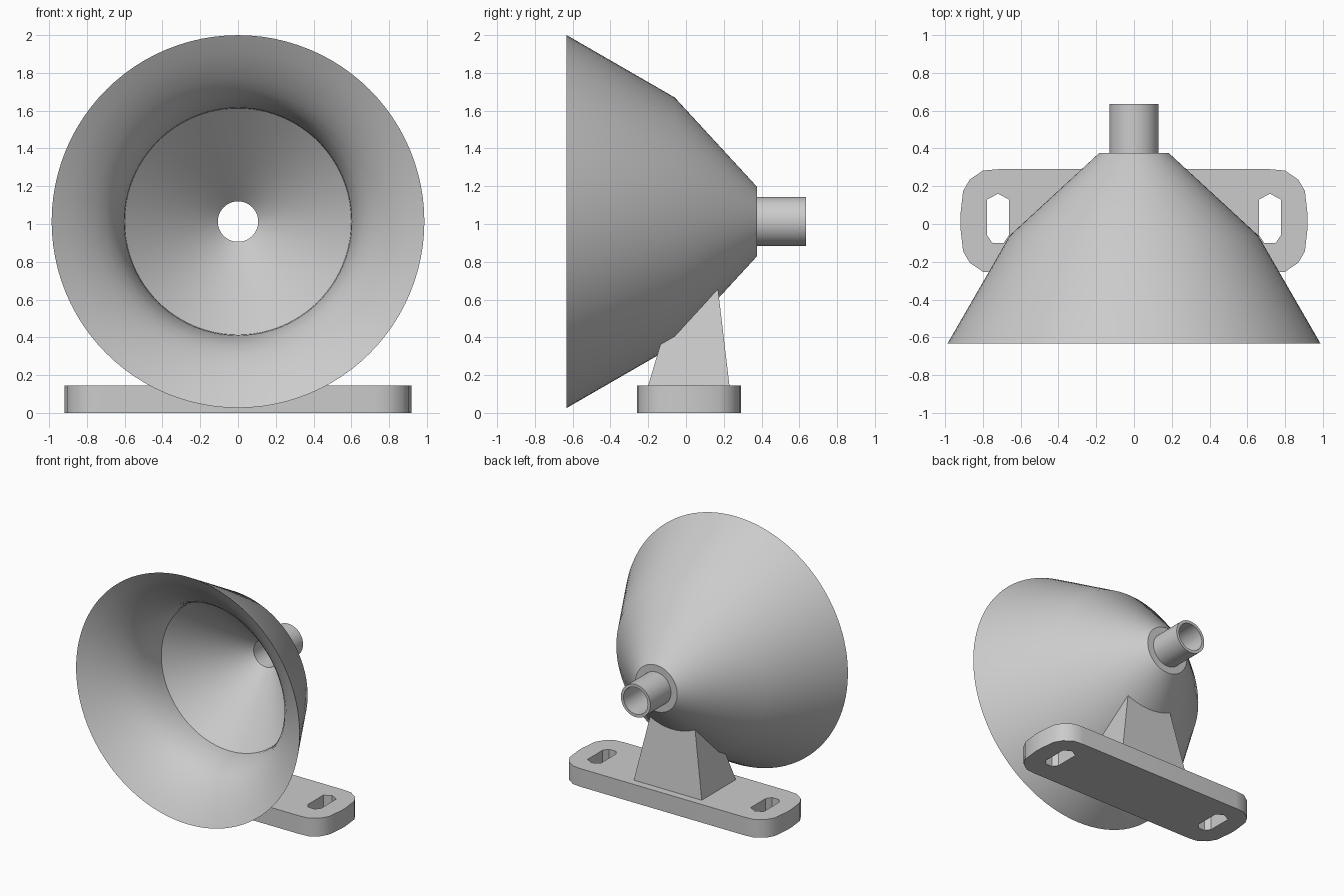
import bpy, bmesh, math

if "Cube" in bpy.data.objects:
    bpy.data.objects.remove(bpy.data.objects["Cube"], do_unlink=True)

GREY = (0.6, 0.6, 0.6, 1)
grey = bpy.data.materials.new("plain grey")
grey.use_nodes = True
grey.diffuse_color = GREY
grey.node_tree.nodes["Principled BSDF"].inputs["Base Color"].default_value = GREY

AXIS_Z = 1.013
SIDES = 96


def finish(name, bm, smooth=None):
    bmesh.ops.recalc_face_normals(bm, faces=bm.faces)
    mesh = bpy.data.meshes.new(name)
    bm.to_mesh(mesh)
    bm.free()
    mesh.materials.append(grey)
    obj = bpy.data.objects.new(name, mesh)
    bpy.context.collection.objects.link(obj)
    if smooth:
        select(obj)
        bpy.ops.object.shade_smooth_by_angle(angle=math.radians(smooth))
    return obj


def select(obj):
    bpy.ops.object.select_all(action="DESELECT")
    obj.select_set(True)
    bpy.context.view_layer.objects.active = obj


def lathe(name, profile, smooth=None):
    """Turn a closed (y, radius) profile about the horn axis."""
    bm = bmesh.new()
    rings = []
    for i in range(SIDES):
        a = math.tau * i / SIDES
        rings.append([bm.verts.new((r * math.cos(a), y, AXIS_Z + r * math.sin(a)))
                      for y, r in profile])
    n = len(profile)
    for i, ring in enumerate(rings):
        after = rings[(i + 1) % SIDES]
        for j in range(n):
            k = (j + 1) % n
            bm.faces.new((ring[j], ring[k], after[k], after[j]))
    bmesh.ops.remove_doubles(bm, verts=bm.verts, dist=1e-5)
    return finish(name, bm, smooth)


def prism(name, lower, z0, z1, upper=None, smooth=None):
    """Join a lower outline to an upper one."""
    bm = bmesh.new()
    low = [bm.verts.new((x, y, z0)) for x, y in lower]
    top = [bm.verts.new((x, y, z1)) for x, y in (upper or lower)]
    bm.faces.new(low)
    bm.faces.new(top)
    n = len(low)
    for i in range(n):
        j = (i + 1) % n
        bm.faces.new((low[i], low[j], top[j], top[i]))
    return finish(name, bm, smooth)


def cut(obj, cutter):
    mod = obj.modifiers.new("cut", "BOOLEAN")
    mod.operation = "DIFFERENCE"
    mod.solver = "EXACT"
    mod.object = cutter
    select(obj)
    bpy.ops.object.modifier_apply(modifier=mod.name)
    bpy.data.objects.remove(cutter, do_unlink=True)


def rectangle(half_x, y0, y1):
    return [(-half_x, y0), (half_x, y0), (half_x, y1), (-half_x, y1)]


# Horn: outer cones, rear pipe, bore and flared inner wall
outer = [(-0.632, 0.987), (-0.06, 0.657), (0.375, 0.185)]
pipe = [(0.375, 0.13), (0.635, 0.13), (0.635, 0.107), (0.35, 0.107)]
inner = [(-0.11, 0.6), (-0.17, 0.603), (-0.23, 0.615), (-0.29, 0.632),
         (-0.35, 0.658), (-0.41, 0.7), (-0.47, 0.757), (-0.53, 0.83), (-0.58, 0.9)]
lathe("horn", outer + pipe + inner, smooth=42)

# Pedestal: tapered block trimmed to the horn's outside
pedestal = prism("pedestal", rectangle(0.3, -0.2, 0.23), 0.145, 0.75,
                 rectangle(0.18, -0.02, 0.158))
cut(pedestal, lathe("horn_cutter", [(-0.632, 0)] + outer + [(0.375, 0)]))

# Base plate: rounded outline mirrored in both directions
MID_Y = 0.015
corner = [(0.92, 0.03), (0.905, 0.16), (0.87, 0.22), (0.80, 0.268), (0.72, 0.275)]
right = [(x, MID_Y - y) for x, y in reversed(corner)] + [(x, MID_Y + y) for x, y in corner]
outline = right + [(-x, y) for x, y in reversed(right)]
plate = prism("base_plate", outline, 0, 0.145, smooth=35)

# Mounting slots
half_slot = [(0.03, -0.1), (0.058, -0.06), (0.058, 0.13), (0, 0.16)]
slot = half_slot + [(-x, y) for x, y in reversed(half_slot[:-1])]
for side in (-1, 1):
    cut(plate, prism("slot_cutter", [(side * 0.72 + x, y) for x, y in slot], -0.1, 0.3))
